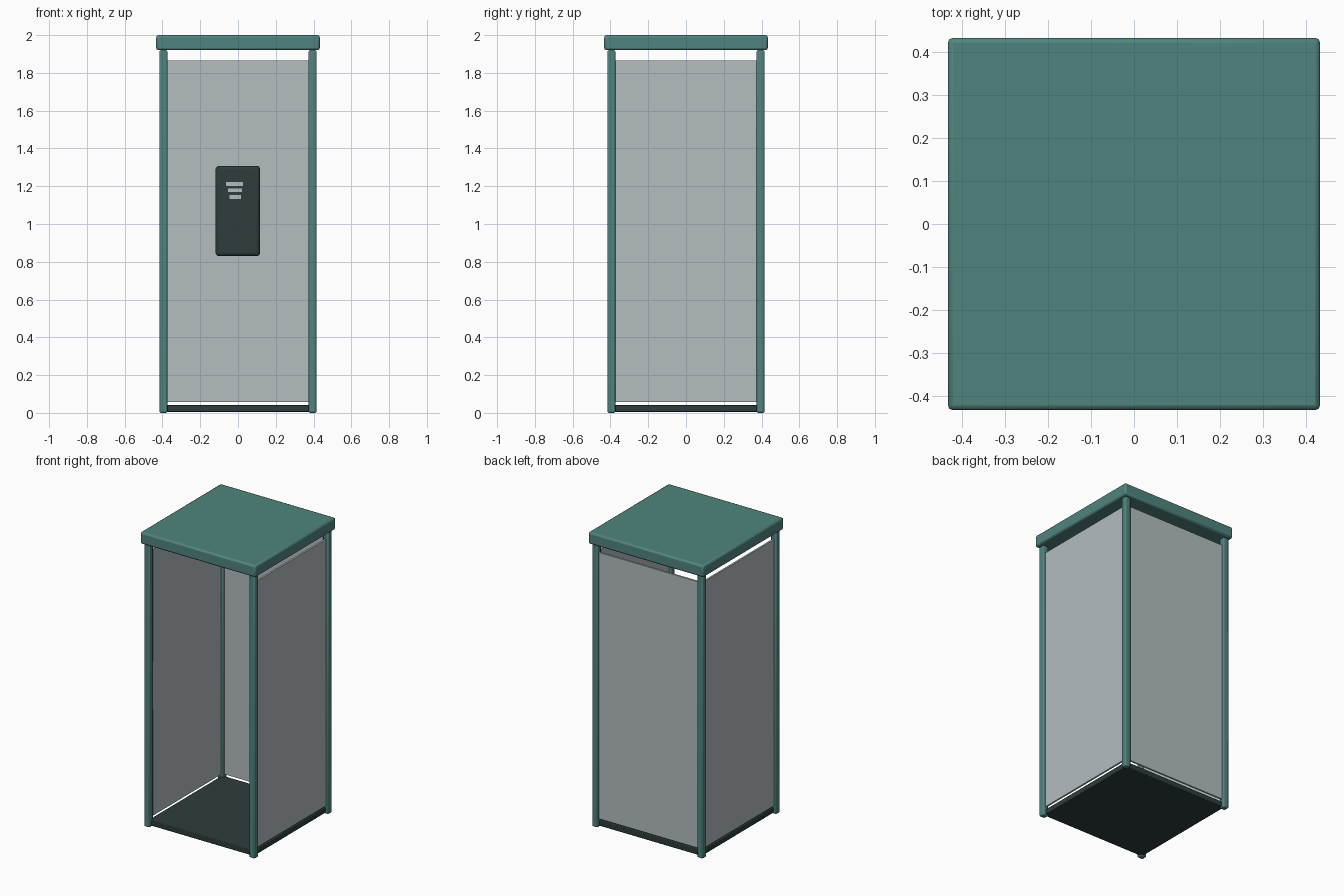
import bpy

if "Cube" in bpy.data.objects:
    bpy.data.objects.remove(bpy.data.objects["Cube"])


def material(name, rgb):
    def lin(c):
        c /= 255
        return c / 12.92 if c < 0.04045 else ((c + 0.055) / 1.055) ** 2.4
    m = bpy.data.materials.new(name)
    m.diffuse_color = (*[lin(c) for c in rgb], 1)
    m.use_nodes = True
    m.node_tree.nodes["Principled BSDF"].inputs["Base Color"].default_value = m.diffuse_color
    return m


TEAL = material("teal paint", (80, 132, 126))
DARK = material("dark charcoal", (46, 60, 60))
GLASS = material("pale grey panel", (180, 189, 192))


def box(name, lo, hi, mat, bevel=0.0, segments=2):
    """Axis-aligned box between two corners, optionally with rounded edges."""
    bpy.ops.mesh.primitive_cube_add(size=1, location=[(a + b) / 2 for a, b in zip(lo, hi)])
    ob = bpy.context.object
    ob.name = name
    ob.scale = [b - a for a, b in zip(lo, hi)]
    bpy.ops.object.transform_apply(location=False, rotation=False, scale=True)
    ob.data.materials.append(mat)
    if bevel:
        mod = ob.modifiers.new("rounded edges", "BEVEL")
        mod.width = bevel
        mod.segments = segments
        bpy.ops.object.shade_smooth_by_angle()
    return ob


# Roof slab and floor
box("roof", (-0.433, -0.433, 1.92), (0.433, 0.433, 2.0), TEAL, 0.012)
box("floor", (-0.395, -0.395, 0.006), (0.395, 0.395, 0.042), DARK, 0.004)

# Four corner posts
for sx in (-1, 1):
    for sy in (-1, 1):
        x, y = sx * 0.395, sy * 0.395
        box("corner_post", (x - 0.021, y - 0.021, 0), (x + 0.021, y + 0.021, 1.92), TEAL, 0.008)

# Glazed panels on both sides and the back; the front is open
P, T = 0.395, 0.006
for sx in (-1, 1):
    box("side_panel", (sx * P - T, -0.378, 0.057), (sx * P + T, 0.378, 1.865), GLASS)
box("back_panel", (-0.378, P - T, 0.057), (0.378, P + T, 1.865), GLASS)

# Wall unit on the inside of the back panel
F = 0.285
box("wall_unit", (-0.119, F, 0.83), (0.117, P - T, 1.308), DARK, 0.018, 3)
box("wall_unit_screen", (-0.092, F - 0.007, 1.09), (0.088, F + 0.002, 1.252), DARK)

# Display bars, each shorter than the one above
for z, x0, x1 in ((1.212, -0.064, 0.026), (1.179, -0.054, 0.021), (1.143, -0.045, 0.015)):
    box("display_bar", (x0, F - 0.011, z - 0.01), (x1, F - 0.006, z + 0.01), GLASS)
